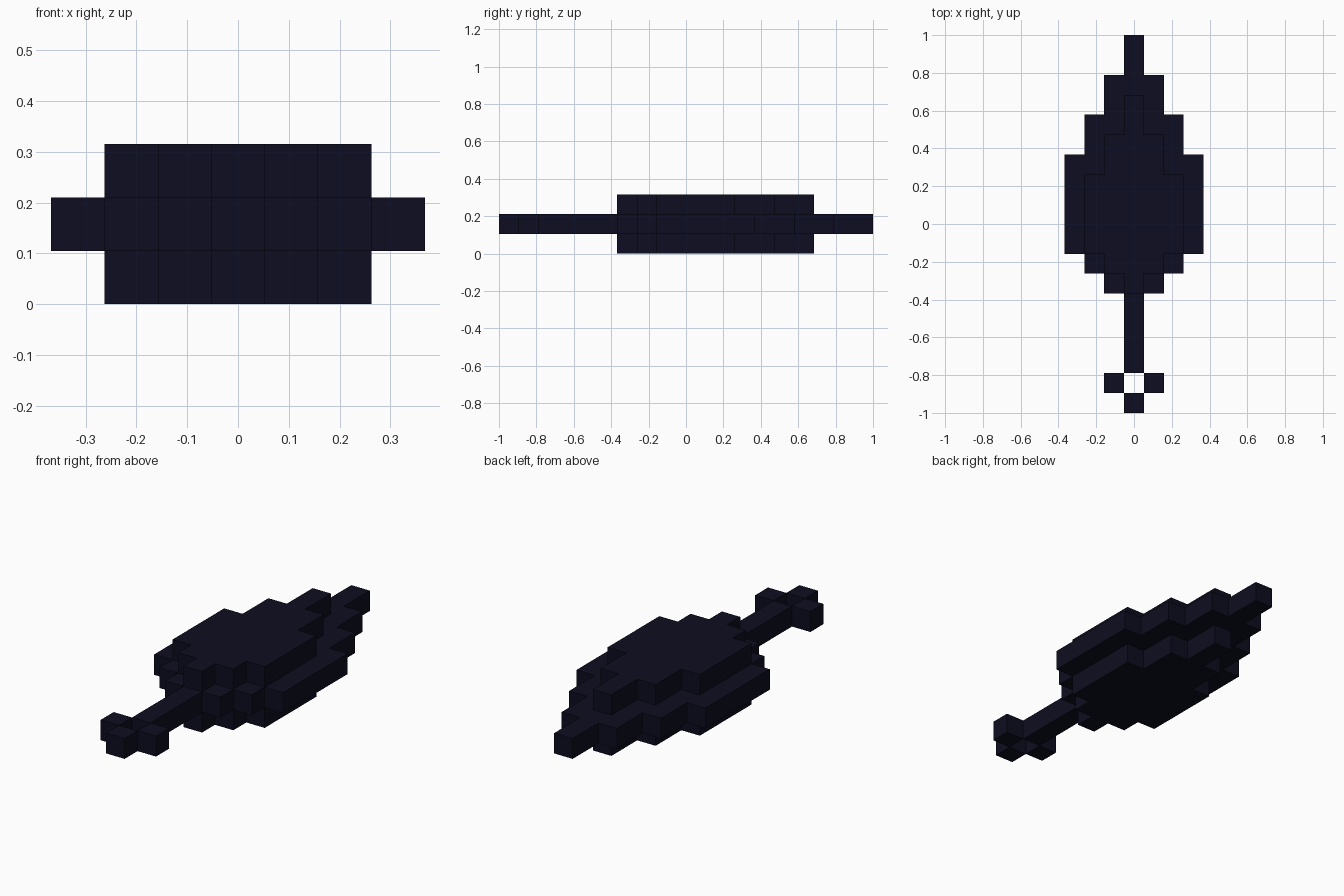
import bpy, bmesh

if "Cube" in bpy.data.objects:
    bpy.data.objects.remove(bpy.data.objects["Cube"], do_unlink=True)

U = 2 / 19  # one block

navy = bpy.data.materials.new("dark navy")
navy.use_nodes = True
colour = (0.004, 0.004, 0.015, 1)
navy.diffuse_color = colour
navy.node_tree.nodes["Principled BSDF"].inputs["Base Color"].default_value = colour


def stepped_slab(name, steps, layer, centre=0):
    """Extrude a stepped outline; steps are (blocks wide, first row, end row)."""
    right = [(w / 2, row) for w, start, end in steps for row in (start, end)]
    outline = right + [(-x, row) for x, row in reversed(right)]
    bm = bmesh.new()
    face = bm.faces.new([bm.verts.new(((x + centre) * U, row * U - 1, layer * U))
                         for x, row in outline])
    top = bmesh.ops.extrude_face_region(bm, geom=[face])["geom"]
    bmesh.ops.translate(bm, vec=(0, 0, U),
                        verts=[v for v in top if isinstance(v, bmesh.types.BMVert)])
    bmesh.ops.recalc_face_normals(bm, faces=bm.faces)
    mesh = bpy.data.meshes.new(name)
    bm.to_mesh(mesh)
    bm.free()
    mesh.materials.append(navy)
    obj = bpy.data.objects.new(name, mesh)
    bpy.context.collection.objects.link(obj)


# Widest middle layer of the body, with its pointed tail
stepped_slab("body_middle", [(3, 6, 7), (5, 7, 8), (7, 8, 13), (5, 13, 15),
                             (3, 15, 17), (1, 17, 19)], 1)

# Matching smaller layers below and above
for name, layer in (("body_bottom", 0), ("body_top", 2)):
    stepped_slab(name, [(1, 6, 7), (3, 7, 8), (5, 8, 12), (3, 12, 14), (1, 14, 16)], layer)

# Thin stem and the open ring of blocks at its end
stepped_slab("stem", [(1, 2, 6)], 1)
stepped_slab("ring_front", [(1, 0, 1)], 1)
for name, side in (("ring_left", 1), ("ring_right", -1)):
    stepped_slab(name, [(1, 1, 2)], 1, side)
